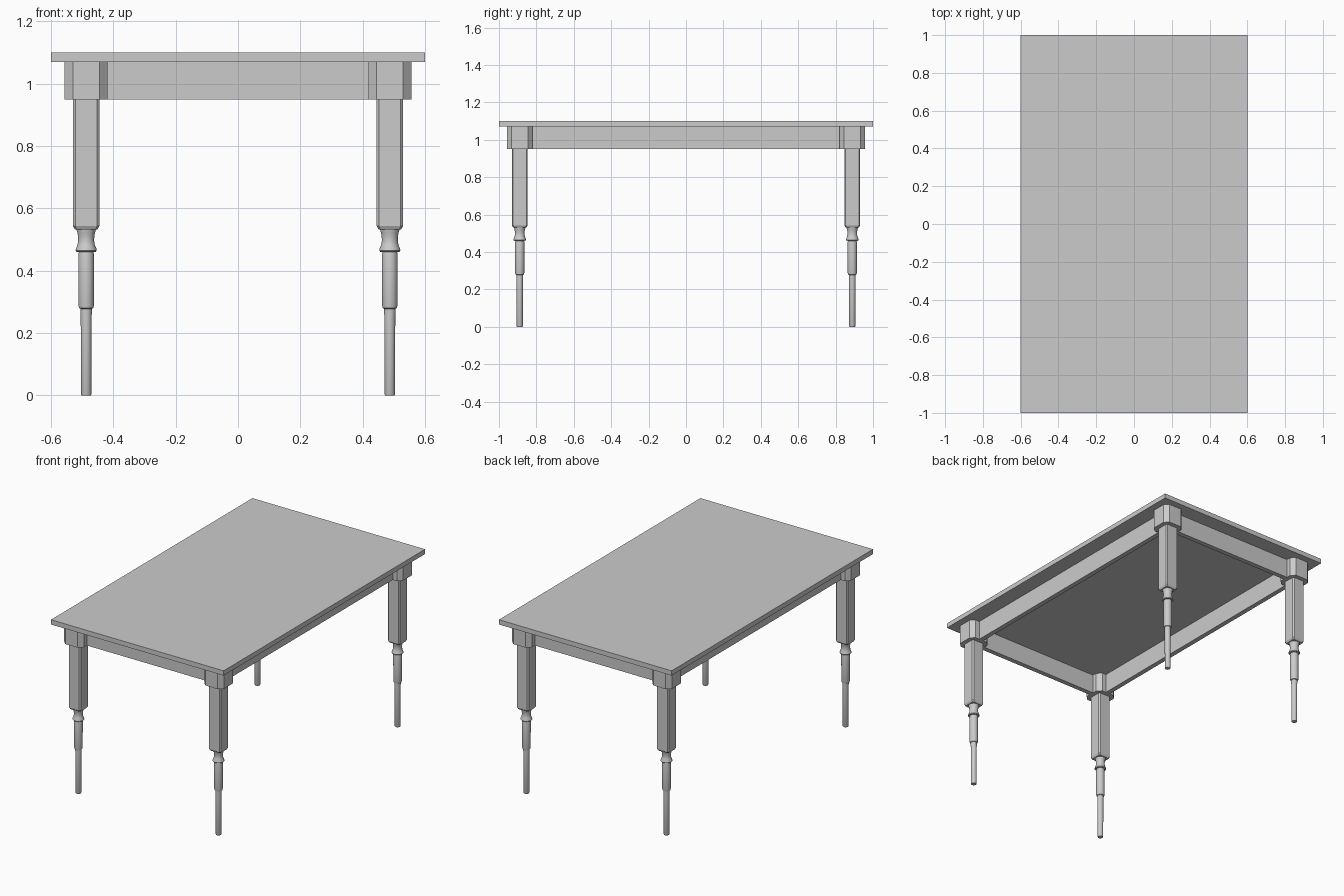
import bpy, bmesh, math

if "Cube" in bpy.data.objects:
    bpy.data.objects.remove(bpy.data.objects["Cube"])

LEG_X, LEG_Y = 0.487, 0.889


def finish(name, bm, loc=(0, 0, 0), smooth=False):
    bmesh.ops.recalc_face_normals(bm, faces=bm.faces)
    me = bpy.data.meshes.new(name)
    bm.to_mesh(me)
    bm.free()
    ob = bpy.data.objects.new(name, me)
    ob.location = loc
    bpy.context.collection.objects.link(ob)
    if smooth:
        bpy.ops.object.select_all(action='DESELECT')
        ob.select_set(True)
        bpy.context.view_layer.objects.active = ob
        bpy.ops.object.shade_smooth_by_angle(angle=math.radians(35))
    return ob


def box(name, x0, x1, y0, y1, z0, z1):
    bm = bmesh.new()
    bmesh.ops.create_cube(bm, size=1)
    for v in bm.verts:
        v.co = (v.co.x * (x1 - x0), v.co.y * (y1 - y0), v.co.z * (z1 - z0))
    return finish(name, bm, ((x0 + x1) / 2, (y0 + y1) / 2, (z0 + z1) / 2))


def loft(rings):
    """Skin a stack of equal-count rings and cap both ends."""
    bm = bmesh.new()
    vs = [[bm.verts.new(p) for p in r] for r in rings]
    n = len(vs[0])
    for a, b in zip(vs, vs[1:]):
        for i in range(n):
            j = (i + 1) % n
            bm.faces.new((a[i], a[j], b[j], b[i]))
    bm.faces.new(vs[0])
    bm.faces.new(vs[-1])
    return bm


def chamfered(h, f, z):
    """Square ring of half width h, with flats of half width f."""
    return [(x, y, z) for x, y in ((h, -f), (h, f), (f, h), (-f, h),
                                   (-h, f), (-h, -f), (-f, -h), (f, -h))]


def circle(r, z, n=32):
    return [(r * math.cos(2 * math.pi * i / n),
             r * math.sin(2 * math.pi * i / n), z) for i in range(n)]


# Turned lower leg profile: radius, height
TURNED = [(0.0150, 0.0), (0.0170, 0.004), (0.0175, 0.25), (0.0185, 0.278),
          (0.0225, 0.280), (0.0245, 0.288), (0.0250, 0.452), (0.0235, 0.460),
          (0.0310, 0.461), (0.0340, 0.465), (0.0325, 0.472), (0.0280, 0.482),
          (0.0255, 0.495), (0.0260, 0.510), (0.0285, 0.523), (0.0310, 0.532),
          (0.0310, 0.536)]

# Tabletop
box("tabletop", -0.6, 0.6, -1, 1, 1.07, 1.10)

# Legs: corner block, chamfered shaft, turned lower part
for sx, side in ((-1, "left"), (1, "right")):
    for sy, end in ((-1, "front"), (1, "back")):
        loc = (sx * LEG_X, sy * LEG_Y, 0)
        tag = f"{end}_{side}"
        finish(tag + "_corner_block",
               loft([chamfered(0.069, 0.043, 0.95), chamfered(0.069, 0.043, 1.07)]), loc)
        finish(tag + "_upper_leg",
               loft([chamfered(0.036, 0.030, 0.532), chamfered(0.042, 0.035, 0.543),
                     chamfered(0.042, 0.035, 0.95)]), loc)
        finish(tag + "_turned_leg", loft([circle(r, z) for r, z in TURNED]), loc, True)

# Apron rails between the corner blocks
T = 0.015
for s, side in ((-1, "left"), (1, "right")):
    box(side + "_apron", s * LEG_X - T, s * LEG_X + T, -0.83, 0.83, 0.95, 1.07)
for s, end in ((-1, "front"), (1, "back")):
    box(end + "_apron", -0.43, 0.43, s * LEG_Y - T, s * LEG_Y + T, 0.95, 1.07)
